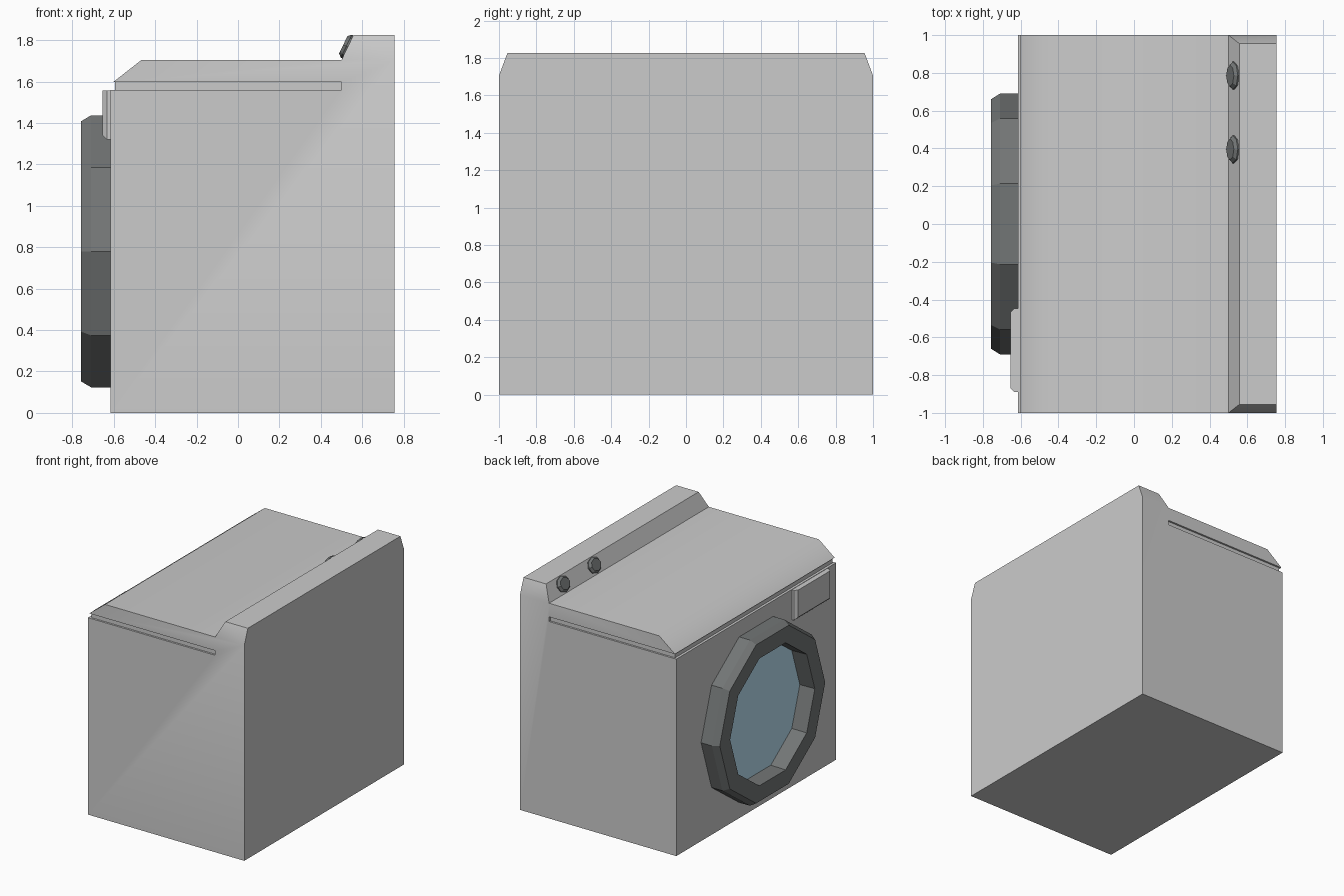
import bpy, bmesh, math
from mathutils import Matrix, Vector

if "Cube" in bpy.data.objects:
    bpy.data.objects.remove(bpy.data.objects["Cube"])


def material(name, rgb):
    m = bpy.data.materials.new(name)
    m.diffuse_color = (*rgb, 1)
    m.use_nodes = True
    m.node_tree.nodes["Principled BSDF"].inputs["Base Color"].default_value = m.diffuse_color
    return m


def make_object(name, bm, mat=None):
    bmesh.ops.recalc_face_normals(bm, faces=bm.faces)
    me = bpy.data.meshes.new(name)
    bm.to_mesh(me)
    bm.free()
    ob = bpy.data.objects.new(name, me)
    bpy.context.collection.objects.link(ob)
    if mat:
        me.materials.append(mat)
    return ob


def lathe(name, profile, sides, mat, matrix, cap=False):
    """Spin (radius, height) points around local z, first corner on local x."""
    bm = bmesh.new()
    rings = []
    for r, h in profile:
        angles = [2 * math.pi * i / sides for i in range(sides)]
        rings.append([bm.verts.new((r * math.cos(a), r * math.sin(a), h)) for a in angles])
    for a, b in zip(rings, rings[1:]):
        for i in range(sides):
            j = (i + 1) % sides
            bm.faces.new((a[i], a[j], b[j], b[i]))
    if cap:
        bm.faces.new(rings[-1])
    ob = make_object(name, bm, mat)
    ob.matrix_world = matrix
    return ob


def axes(x, y, z, origin):
    return Matrix.Translation(origin) @ Matrix((x, y, z)).transposed().to_4x4()


def box(bm, lo, hi):
    size = [b - a for a, b in zip(lo, hi)]
    mid = [(a + b) / 2 for a, b in zip(lo, hi)]
    bmesh.ops.create_cube(bm, size=1, matrix=Matrix.Translation(mid) @ Matrix.Diagonal((*size, 1)))


dark = material("dark_plastic", (0.17, 0.18, 0.18))
glass = material("door_glass", (0.5, 0.75, 0.9))

# Cabinet: side profile (x, z) with front groove and rear console, extruded along y
profile = [(-0.615, 0), (0.755, 0), (0.755, 1.705), (0.755, 1.825), (0.558, 1.825), (0.5, 1.705),
           (-0.465, 1.705), (-0.603, 1.597), (-0.595, 1.597), (-0.595, 1.56), (-0.615, 1.56)]
bm = bmesh.new()
sides = [[bm.verts.new((x, y, z)) for x, z in profile] for y in (-1, 1)]
n = len(profile)
for i in range(n):
    j = (i + 1) % n
    bm.faces.new((sides[0][i], sides[0][j], sides[1][j], sides[1][i]))
for s in sides:
    bm.faces.new(s[2:6])
    bm.faces.new(s[:3] + s[5:])
    for v in s[3:5]:
        v.co.y *= 0.955
cabinet = make_object("cabinet", bm)

# Side grooves below the lid
bm = bmesh.new()
for s in (-1, 1):
    ys = sorted((s * 0.985, s * 1.1))
    box(bm, (-0.7, ys[0], 1.56), (0.5, ys[1], 1.597))
cutter = make_object("groove_cutter", bm)
cutter.hide_render = True
mod = cabinet.modifiers.new("grooves", 'BOOLEAN')
mod.operation = 'DIFFERENCE'
mod.solver = 'EXACT'
mod.object = cutter
bpy.context.view_layer.objects.active = cabinet
cabinet.select_set(True)
bpy.ops.object.modifier_apply(modifier=mod.name)
bpy.data.objects.remove(cutter)
bpy.ops.object.shade_smooth_by_angle(angle=math.radians(40))

# Ten-sided door ring and glass, facing -x
door = axes((0, 1, 0), (0, 0, -1), (-1, 0, 0), (0, 0, 0.78))
lathe("door_ring", [(0.69, 0.615), (0.69, 0.71), (0.66, 0.758), (0.53, 0.758), (0.525, 0.63)],
      10, dark, door)
lathe("door_window", [(0.525, 0.63)], 10, glass, door, cap=True)

# Detergent drawer: chamfered on the sides and bottom
bm = bmesh.new()
box(bm, (-0.655, -0.89, 1.32), (-0.61, -0.447, 1.557))
edges = [e for e in bm.edges
         if all(v.co.x < -0.65 for v in e.verts) and not all(v.co.z > 1.5 for v in e.verts)]
bmesh.ops.bevel(bm, geom=edges, offset=0.022, segments=1, affect='EDGES')
make_object("detergent_drawer", bm)

# Control knobs on the sloped console face
up = Vector((0.058, 0, 0.12)).normalized()
out = Vector((-up.z, 0, up.x))
for i, y in enumerate((0.395, 0.785)):
    m = axes((0, 1, 0), up, out, (0.53, y, 1.767)) @ Matrix.Diagonal((1, 0.83, 1, 1))
    lathe(f"control_knob_{i + 1}", [(0.074, -0.002), (0.074, 0.008), (0.056, 0.024)], 8, dark, m, cap=True)
